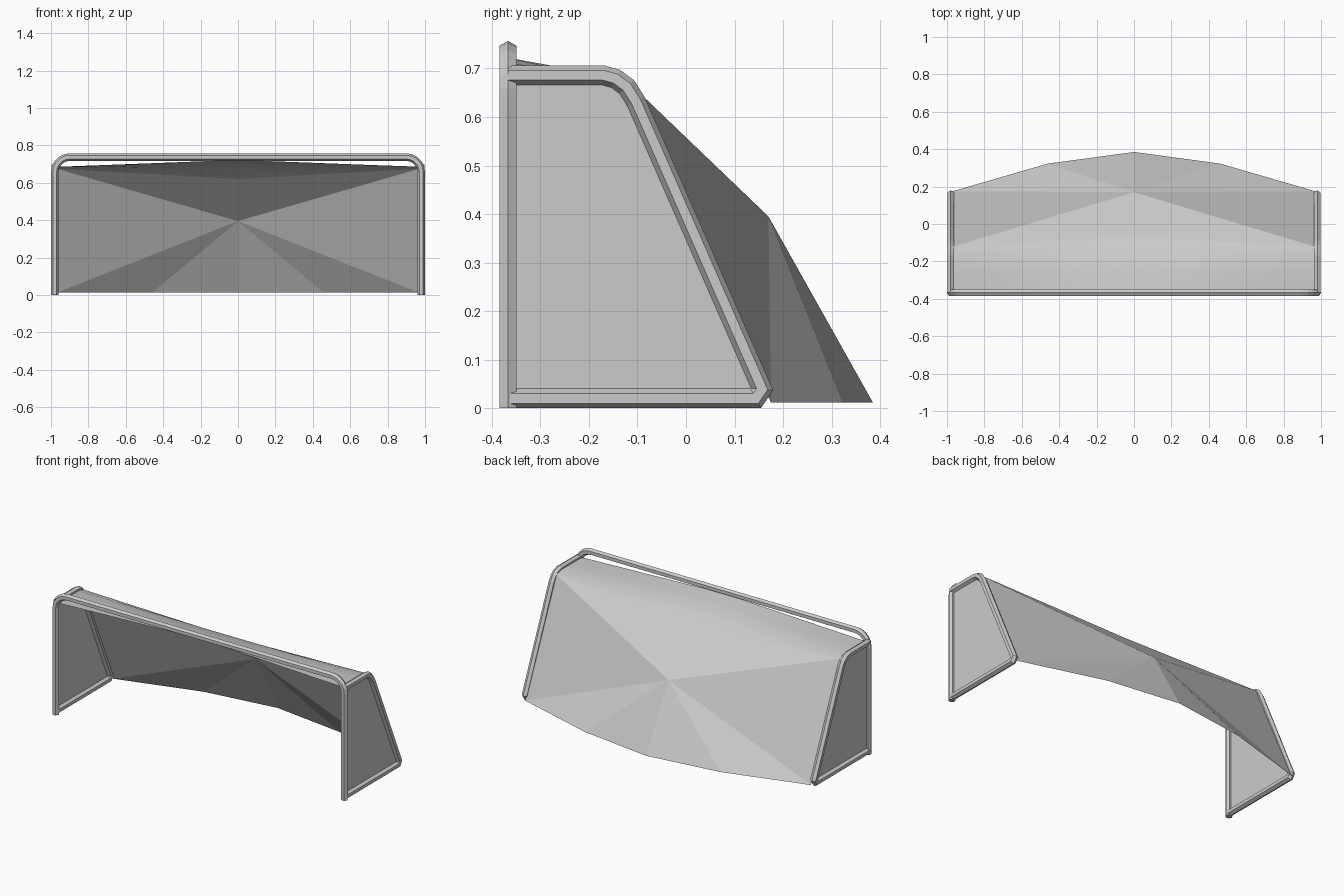
import bpy, bmesh
from math import sin, cos, pi
from mathutils import Vector

cube = bpy.data.objects.get("Cube")
if cube:
    bpy.data.objects.remove(cube, do_unlink=True)

grey = bpy.data.materials.new("light grey")
grey.use_nodes = True
colour = (0.6, 0.6, 0.6, 1)
grey.diffuse_color = colour
grey.node_tree.nodes["Principled BSDF"].inputs["Base Color"].default_value = colour

SIDE = 0.98      # x of the side frames
MOUTH = -0.367   # y of the front frame
R = 0.02         # tube radius


def finish(name, bm):
    mesh = bpy.data.meshes.new(name)
    bm.to_mesh(mesh)
    bm.free()
    mesh.materials.append(grey)
    obj = bpy.data.objects.new(name, mesh)
    bpy.context.collection.objects.link(obj)
    return obj


def tube(name, path, normal):
    """Sweep a hexagon along a flat path, with mitred joints."""
    bm = bmesh.new()
    path = [Vector(p) for p in path]
    normal = Vector(normal)
    rings = []
    for i, p in enumerate(path):
        before = (p - path[i - 1]).normalized() if i else None
        after = (path[i + 1] - p).normalized() if i < len(path) - 1 else None
        a, b = before or after, after or before
        side = (a + b).normalized().cross(normal)
        side /= side.dot(a.cross(normal))
        rings.append([bm.verts.new(p + R * (cos(k * pi / 3) * side + sin(k * pi / 3) * normal))
                      for k in range(6)])
    for r, s in zip(rings, rings[1:]):
        for k in range(6):
            bm.faces.new((r[k], r[k - 1], s[k - 1], s[k]))
    bm.faces.new(rings[0])
    bm.faces.new(rings[-1][::-1])
    bmesh.ops.recalc_face_normals(bm, faces=bm.faces)
    return finish(name, bm)


# Front frame: two posts and a crossbar with rounded corners
bend, top = 0.08, 0.737
corner = [(SIDE - bend + bend * cos(a), MOUTH, top - bend + bend * sin(a))
          for a in (k * pi / 10 for k in range(6))]
half = [(SIDE, MOUTH, 0)] + corner
tube("front_frame", half + [(-x, y, z) for x, y, z in reversed(half)], (0, 1, 0))

# Side frames and the net panels inside them
outline = [(MOUTH, 0.686), (-0.17, 0.686), (-0.145, 0.679), (-0.122, 0.662),
           (-0.103, 0.632), (0.157, 0.039), (0.144, 0.02), (MOUTH, 0.02)]
for name, x in (("left", SIDE), ("right", -SIDE)):
    points = [(x, y, z) for y, z in outline]
    tube(name + "_side_frame", points, (1, 0, 0))
    bm = bmesh.new()
    bm.faces.new([bm.verts.new(p) for p in points])
    bmesh.ops.recalc_face_normals(bm, faces=bm.faces)
    if bm.faces[:][0].normal.x * x < 0:
        bmesh.ops.reverse_faces(bm, faces=bm.faces)
    finish(name + "_side_net", bm)

# Back net: a fan of flat facets around its middle point
END = 0.97
bm = bmesh.new()
hub = bm.verts.new((0, 0.17, 0.395))
rim = [(END, -0.122, 0.675), (0, -0.068, 0.62), (-END, -0.122, 0.675),
       (-END, 0.175, 0.012), (-0.46, 0.323, 0.012), (0, 0.385, 0.012),
       (0.46, 0.323, 0.012), (END, 0.175, 0.012)]
rim = [bm.verts.new(p) for p in rim]
for a, b in zip(rim, rim[1:] + rim[:1]):
    bm.faces.new((hub, a, b))
finish("back_net", bm)

# Roof net: sags from the crossbar down to the top of the back net
bm = bmesh.new()
rows = []
for y_end, z_end, y_mid, z_mid in ((MOUTH, 0.685, MOUTH, 0.722), (-0.27, 0.686, -0.26, 0.703),
                                   (-0.17, 0.686, -0.15, 0.672), (-0.122, 0.675, -0.068, 0.62)):
    row = []
    for k in range(-4, 5):
        t = abs(k) / 4
        row.append(bm.verts.new((END * k / 4, y_mid + (y_end - y_mid) * t,
                                 z_mid + (z_end - z_mid) * t)))
    rows.append(row)
for r, s in zip(rows, rows[1:]):
    for k in range(8):
        bm.faces.new((r[k], r[k + 1], s[k + 1], s[k]))
for f in bm.faces:
    f.smooth = True
finish("roof_net", bm)
